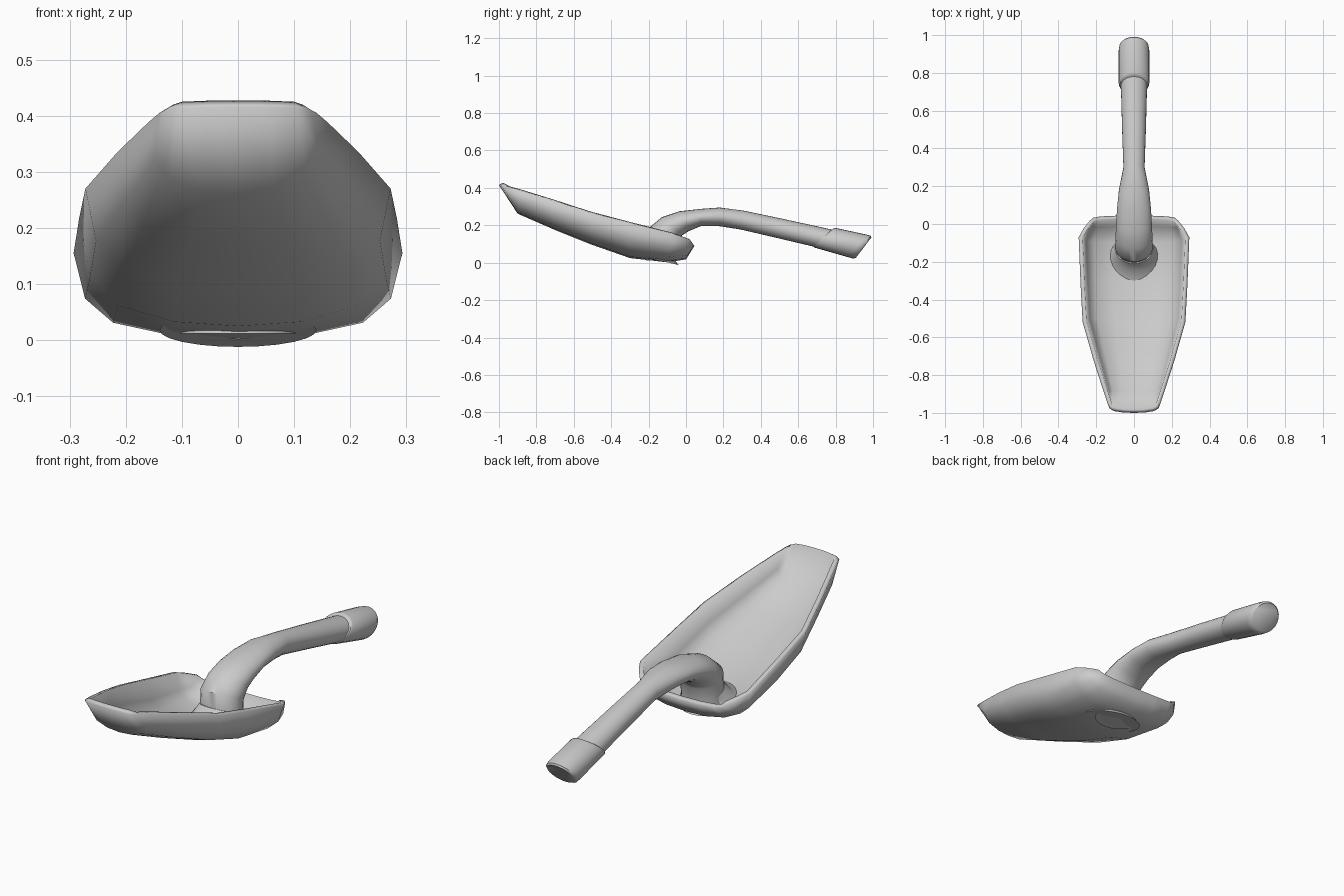
import bpy, bmesh, math

if "Cube" in bpy.data.objects:
    bpy.data.objects.remove(bpy.data.objects["Cube"])

metal = bpy.data.materials.new("light_grey")
metal.diffuse_color = (0.6, 0.6, 0.6, 1)
metal.use_nodes = True
metal.node_tree.nodes["Principled BSDF"].inputs["Base Color"].default_value = metal.diffuse_color


def finish(name, bm, angle):
    me = bpy.data.meshes.new(name)
    bm.to_mesh(me)
    bm.free()
    ob = bpy.data.objects.new(name, me)
    bpy.context.collection.objects.link(ob)
    me.materials.append(metal)
    bpy.ops.object.select_all(action='DESELECT')
    ob.select_set(True)
    bpy.context.view_layer.objects.active = ob
    bpy.ops.object.shade_smooth_by_angle(angle=math.radians(angle))
    return ob


# Scoop blade: cross-sections from the front lip to the back lip
half = [(0, 0), (0.4, 0.04), (0.76, 0.19), (0.93, 0.47), (1, 1)]
profile = [(-x, f) for x, f in reversed(half[1:])] + half
# centre y, edge y, half width, floor z, rim z
stations = [(-1.0, -0.95, 0.14, 0.415, 0.405),
            (-0.9, -0.89, 0.16, 0.262, 0.388),
            (-0.7, -0.72, 0.215, 0.175, 0.335),
            (-0.5, -0.52, 0.272, 0.095, 0.27),
            (-0.3, -0.32, 0.283, 0.025, 0.218),
            (-0.1, -0.07, 0.293, 0.002, 0.155),
            (0.0, -0.02, 0.265, 0.018, 0.14),
            (0.045, 0.02, 0.232, 0.09, 0.125)]
bm = bmesh.new()
rows = [[bm.verts.new((w * x, y0 + (y1 - y0) * f, z0 + (z1 - z0) * f))
         for x, f in profile] for y0, y1, w, z0, z1 in stations]
for a, b in zip(rows, rows[1:]):
    for j in range(len(profile) - 1):
        bm.faces.new((a[j], a[j + 1], b[j + 1], b[j]))
blade = finish("scoop_blade", bm, 60)
shell = blade.modifiers.new("thickness", 'SOLIDIFY')
shell.thickness = 0.022
shell.offset = 1


def loft(name, rings, n=24, angle=45):
    """Tube through slanted elliptical rings: y, z, half width, half height vector."""
    bm = bmesh.new()
    loops = []
    for y, z, rx, dy, dz in rings:
        loops.append([bm.verts.new((rx * math.cos(t), y + dy * math.sin(t), z + dz * math.sin(t)))
                      for t in (2 * math.pi * k / n for k in range(n))])
    for a, b in zip(loops, loops[1:]):
        for k in range(n):
            m = (k + 1) % n
            bm.faces.new((a[k], a[m], b[m], b[k]))
    bm.faces.new(loops[0])
    bm.faces.new(loops[-1])
    bmesh.ops.recalc_face_normals(bm, faces=bm.faces)
    return finish(name, bm, angle)


# Curved neck rising from the blade and running back to the grip
loft("neck", [(-0.13, 0.012, 0.105, -0.085, 0.0),
              (-0.125, 0.07, 0.1, -0.08, 0.03),
              (-0.12, 0.15, 0.1, -0.08, 0.035),
              (-0.075, 0.195, 0.098, -0.055, 0.048),
              (-0.01, 0.222, 0.095, -0.025, 0.053),
              (0.08, 0.242, 0.09, 0.0, 0.046),
              (0.18, 0.245, 0.08, 0.0, 0.05),
              (0.3, 0.228, 0.056, 0.01, 0.05),
              (0.5, 0.184, 0.063, 0.02, 0.05),
              (0.76, 0.125, 0.07, 0.04, 0.048)])

# Slanted grip sleeve with a softly rounded end
loft("grip", [(0.735, 0.135, 0.076, 0.054, 0.05),
              (0.745, 0.133, 0.081, 0.055, 0.053),
              (0.92, 0.089, 0.081, 0.047, 0.061),
              (0.942, 0.083, 0.077, 0.046, 0.061),
              (0.95, 0.081, 0.068, 0.041, 0.054)])

# Socket fillet blending the neck base into the blade floor
loft("neck_fillet", [(-0.17, 0.018, 0.14, -0.13, 0.03),
                     (-0.16, 0.05, 0.12, -0.085, 0.018),
                     (-0.13, 0.085, 0.1, -0.08, 0.03)], angle=60)
